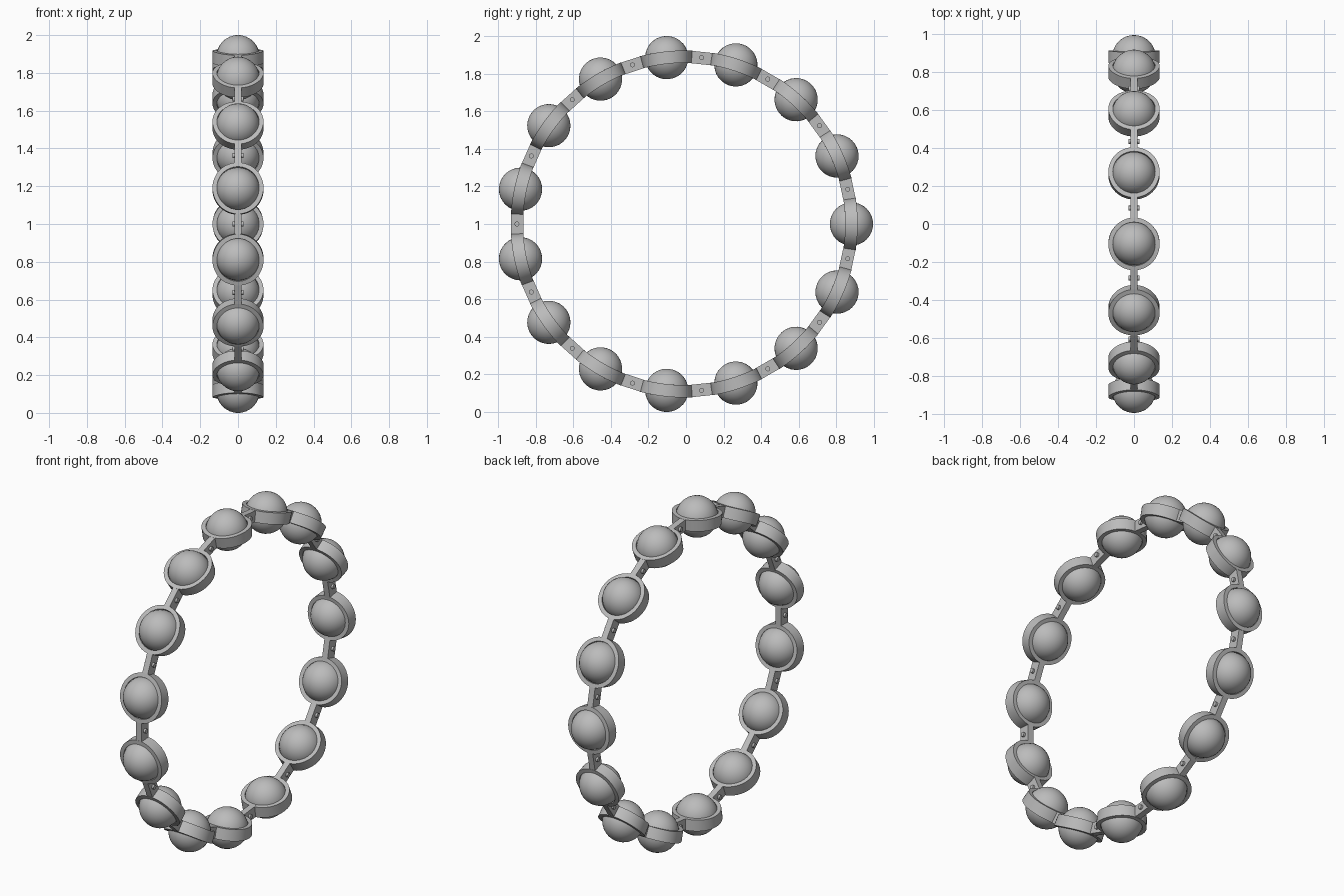
import bpy, bmesh, math
from mathutils import Matrix, Vector

cube = bpy.data.objects.get("Cube")
if cube:
    bpy.data.objects.remove(cube)

COUNT = 15                      # beads around the bracelet
RING = 0.89                     # radius through the bead centres
BEAD = 0.115
COLLAR_OUT, COLLAR_IN = 0.135, 0.112
HALF = 0.033                    # half the radial width of band
STEP = 2 * math.pi / COUNT
CENTRE = Vector((0, -RING * (1 - math.cos(STEP / 2)) / 2, 1))

metal = bpy.data.materials.new("grey metal")
metal.use_nodes = True
grey = (0.5, 0.5, 0.5, 1)
metal.diffuse_color = grey
metal.node_tree.nodes["Principled BSDF"].inputs["Base Color"].default_value = grey


def bend(bm):
    """Wrap the part around the ring: local y is radial, local z runs along it."""
    for v in bm.verts:
        a, r = v.co.z / RING, RING + v.co.y
        v.co = (v.co.x, r * math.cos(a), r * math.sin(a))


def repeat(name, bm, offset):
    """Place one copy of the mesh per bead, turned around the ring axis."""
    bmesh.ops.recalc_face_normals(bm, faces=bm.faces)
    mesh = bpy.data.meshes.new(name)
    bm.to_mesh(mesh)
    bm.free()
    mesh.materials.append(metal)
    for i in range(COUNT):
        obj = bpy.data.objects.new(f"{name}_{i + 1}", mesh)
        bpy.context.collection.objects.link(obj)
        obj.location = CENTRE
        obj.rotation_euler.x = (i + offset) * STEP
        if i == 0:
            bpy.ops.object.select_all(action='DESELECT')
            obj.select_set(True)
            bpy.context.view_layer.objects.active = obj
            bpy.ops.object.shade_smooth_by_angle(angle=math.radians(35))


# Round beads, poles pointing outwards
bm = bmesh.new()
turn = Matrix.Translation((0, RING, 0)) @ Matrix.Rotation(math.pi / 2, 4, 'X')
bmesh.ops.create_uvsphere(bm, u_segments=32, v_segments=16, radius=BEAD, matrix=turn)
repeat("bead", bm, 0)

# Collars: a flat hoop around each bead, bent to follow the ring
bm = bmesh.new()
profile = [(COLLAR_IN, -HALF), (COLLAR_OUT, -HALF), (COLLAR_OUT, HALF), (COLLAR_IN, HALF)]
SIDES = 48
hoops = []
for s in range(SIDES):
    a = 2 * math.pi * s / SIDES
    hoops.append([bm.verts.new((r * math.cos(a), h, r * math.sin(a))) for r, h in profile])
for s in range(SIDES):
    p, q = hoops[s], hoops[(s + 1) % SIDES]
    for k in range(4):
        n = (k + 1) % 4
        bm.faces.new((p[k], p[n], q[n], q[k]))
bend(bm)
repeat("collar", bm, 0)

# Thin links between neighbouring collars
bm = bmesh.new()
length = RING * STEP - 2 * COLLAR_OUT + 0.03
bmesh.ops.create_cube(bm, size=1, matrix=Matrix.Diagonal((0.036, 2 * HALF, length, 1)))
bend(bm)
repeat("link", bm, 0.5)

# Small pin through the middle of each link
bm = bmesh.new()
side = Matrix.Translation((0, RING, 0)) @ Matrix.Rotation(math.pi / 2, 4, 'Y')
bmesh.ops.create_cone(bm, cap_ends=True, segments=16, radius1=0.013, radius2=0.013,
                      depth=0.06, matrix=side)
repeat("pin", bm, 0.5)
